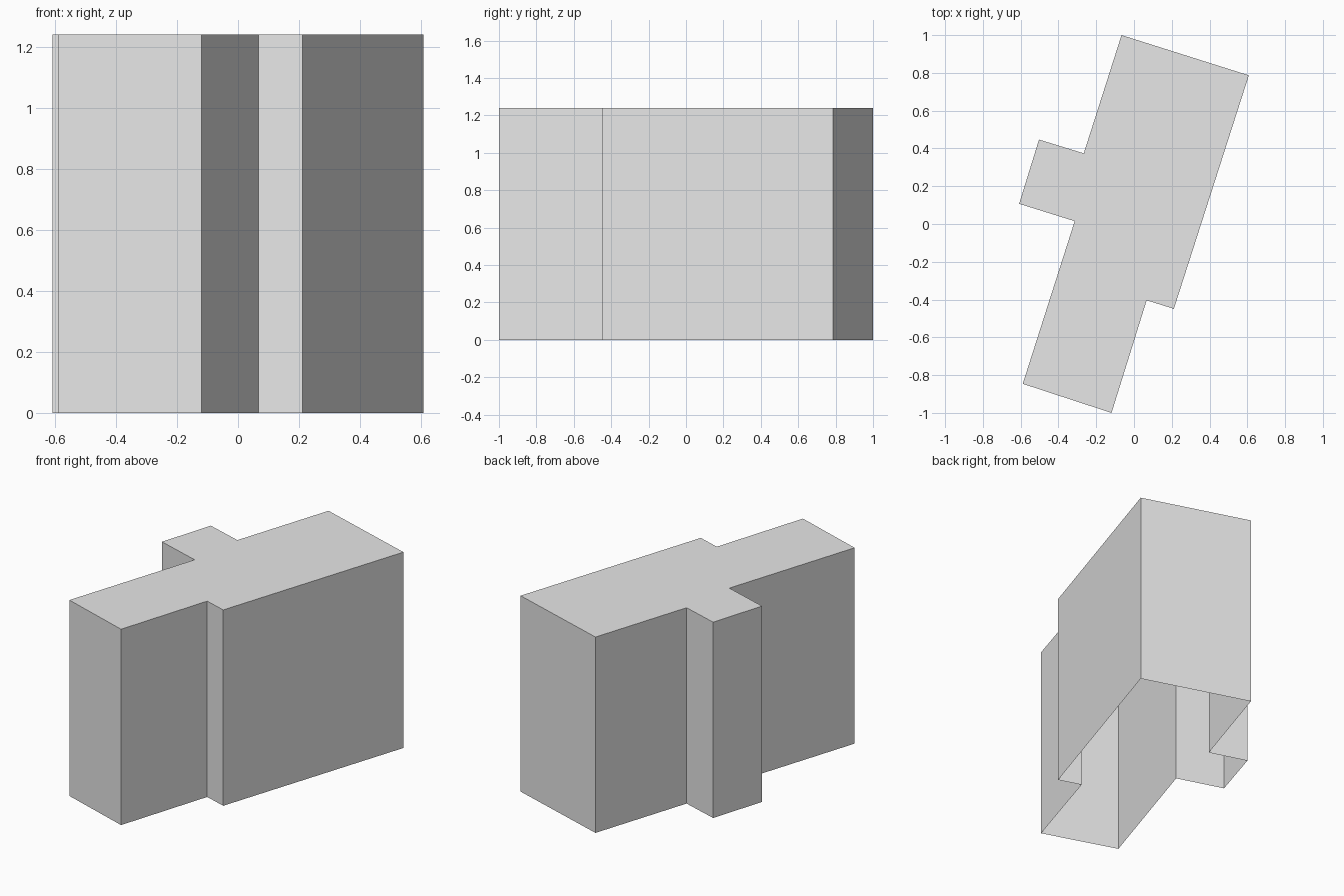
import bpy
import bmesh

cube = bpy.data.objects.get("Cube")
if cube:
    bpy.data.objects.remove(cube, do_unlink=True)

HEIGHT = 1.24

# Floor plan of the building, counter-clockwise from the front corner
PLAN = [
    (-0.119, -1.0), (0.067, -0.404), (0.211, -0.449), (0.608, 0.787),
    (-0.066, 1.0), (-0.266, 0.374), (-0.503, 0.447), (-0.608, 0.107),
    (-0.314, 0.015), (-0.589, -0.846),
]

# Plain grey for walls and roof
grey = bpy.data.materials.new("plain grey")
grey.use_nodes = True
colour = (0.8, 0.8, 0.8, 1.0)
grey.diffuse_color = colour
grey.node_tree.nodes["Principled BSDF"].inputs["Base Color"].default_value = colour

# Walls and flat roof, left open underneath
bm = bmesh.new()
base = [bm.verts.new((x, y, 0)) for x, y in PLAN]
top = [bm.verts.new((x, y, HEIGHT)) for x, y in PLAN]
bm.faces.new(top)
for i in range(len(PLAN)):
    j = (i + 1) % len(PLAN)
    bm.faces.new((base[i], base[j], top[j], top[i]))

mesh = bpy.data.meshes.new("building_shell")
bm.to_mesh(mesh)
bm.free()
mesh.materials.append(grey)
building = bpy.data.objects.new("building_shell", mesh)
bpy.context.collection.objects.link(building)
